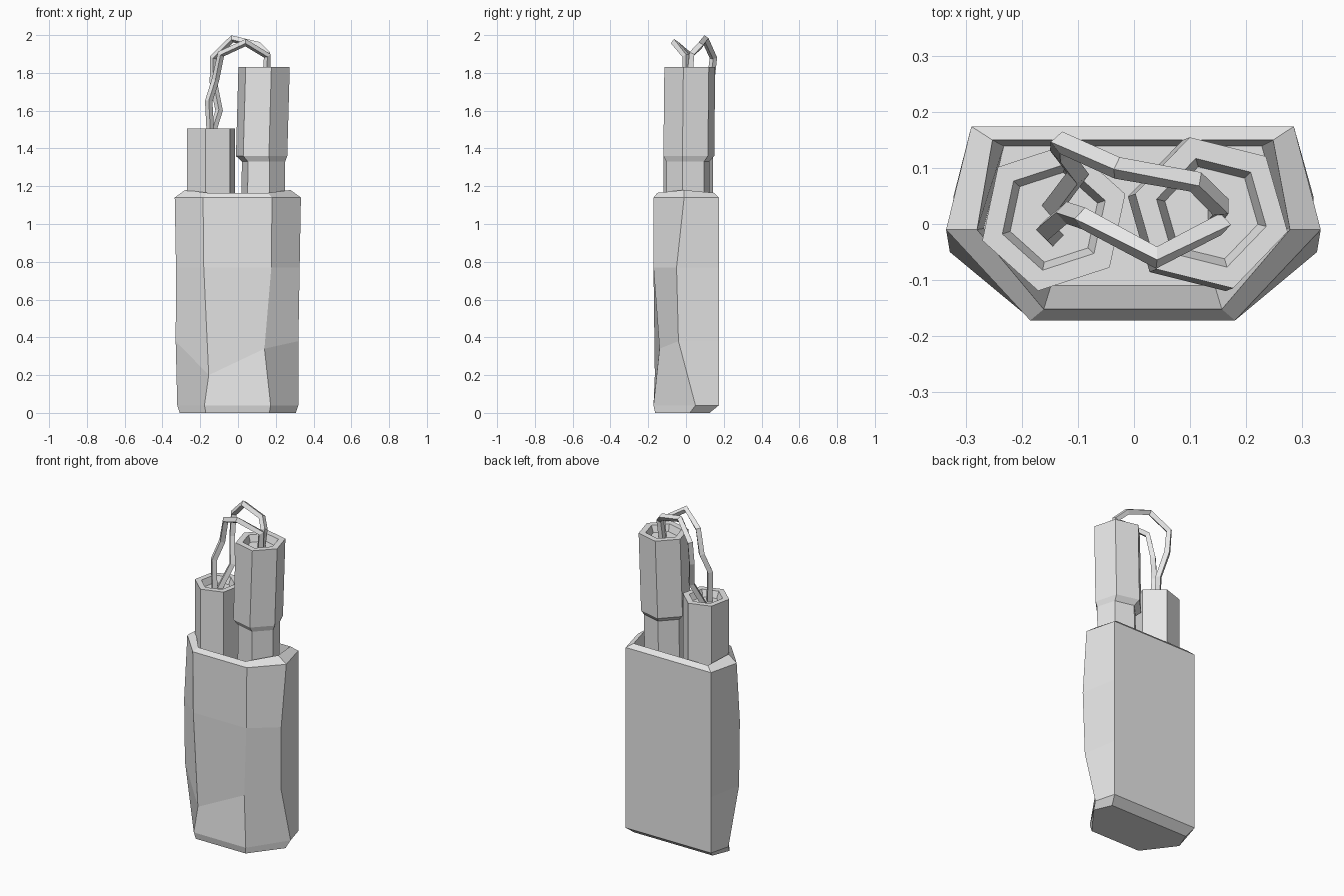
import bpy, bmesh
from math import radians, cos, sin
from mathutils import Vector

old = bpy.data.objects.get("Cube")
if old:
    bpy.data.objects.remove(old, do_unlink=True)

grey = bpy.data.materials.new("plain grey")
grey.use_nodes = True
GREY = (0.8, 0.8, 0.8, 1)
grey.diffuse_color = GREY
grey.node_tree.nodes["Principled BSDF"].inputs["Base Color"].default_value = GREY


def loft(name, rings):
    """Skin matching rings of points and cap both ends."""
    bm = bmesh.new()
    loops = [[bm.verts.new(p) for p in ring] for ring in rings]
    count = len(loops[0])
    for low, high in zip(loops, loops[1:]):
        for i in range(count):
            j = (i + 1) % count
            bm.faces.new((low[i], low[j], high[j], high[i]))
    bm.faces.new(loops[0])
    bm.faces.new(loops[-1])
    bmesh.ops.recalc_face_normals(bm, faces=bm.faces)
    mesh = bpy.data.meshes.new(name)
    bm.to_mesh(mesh)
    bm.free()
    mesh.materials.append(grey)
    obj = bpy.data.objects.new(name, mesh)
    bpy.context.collection.objects.link(obj)
    return obj


# Pouch: six-sided sleeve, side corners pulled forward and front dented
outline = [(-.335, -.01), (-.29, .174), (.285, .174),
           (.333, -.01), (.18, -.172), (-.185, -.172)]
SIDE_LEFT, BACK_A, BACK_B, SIDE_RIGHT, FRONT_RIGHT, FRONT_LEFT = range(6)


def pouch_ring(z, sx=1, sy=1, side_y=0.0):
    ring = [Vector((x * sx, y * sy, z)) for x, y in outline]
    for i in (SIDE_LEFT, SIDE_RIGHT):
        ring[i].y += side_y
    return ring


base = pouch_ring(0, .92, .95, .03)
for i in (BACK_A, BACK_B):
    base[i].y = .125
hem = pouch_ring(.04, .96, 1, .06)
for i in (BACK_A, BACK_B):
    hem[i].x = outline[i][0]
dent = pouch_ring(.38, .96, 1, -.03)
dent[SIDE_LEFT].x = -.33
dent[FRONT_RIGHT] = Vector((.14, -.14, .34))
dent[FRONT_LEFT] = Vector((-.155, -.165, .2))
middle = pouch_ring(.77, .98, 1, -.04)
for ring in (dent, middle):
    for i in (BACK_A, BACK_B):
        ring[i].x = outline[i][0]
shoulder = pouch_ring(1.14)
lip = pouch_ring(1.165, .87, .86)
for i in (SIDE_LEFT, SIDE_RIGHT):
    lip[i] = Vector((lip[i].x * .96, -.01, 1.18))
for i in (FRONT_LEFT, FRONT_RIGHT):
    lip[i].y = -.152
pocket = pouch_ring(.95, .8, .8)
for i in (FRONT_LEFT, FRONT_RIGHT):
    pocket[i].y = -.11
loft("pouch", [base, hem, dent, middle, shoulder, lip, pocket])


# Sticks: hexagonal rods with a recessed end
def hexagon(center, radius, turn, z):
    return [Vector((center[0] + radius * cos(radians(turn + 60 * k)),
                    center[1] + radius * sin(radians(turn + 60 * k)), z))
            for k in range(6)]


def stick(name, turn, sections):
    rings = [hexagon((x, y), r, turn, z) for x, y, r, z in sections]
    x, y, r, z = sections[-1]
    rings.append(hexagon((x, y), r * .72, turn, z))
    rings.append(hexagon((x, y), r * .61, turn, z - .04))
    loft(name, rings)


stick("short_stick", 18, [(-.143, .012, .134, .94), (-.143, .012, .134, 1.505)])
stick("tall_stick", 46, [(.13, .01, .118, .94), (.135, .01, .118, 1.33),
                         (.125, .015, .14, 1.36), (.138, .02, .14, 1.83)])


# Cords: two square-section ropes joining the stick ends
def cord(name, points):
    data = bpy.data.curves.new(name, "CURVE")
    data.dimensions = "3D"
    data.bevel_depth = .02
    data.bevel_resolution = 0
    data.use_fill_caps = True
    line = data.splines.new("POLY")
    line.points.add(len(points) - 1)
    for target, p in zip(line.points, points):
        target.co = (*p, 1)
    line.use_smooth = False
    data.materials.append(grey)
    obj = bpy.data.objects.new(name, data)
    bpy.context.collection.objects.link(obj)


cord("back_cord", [(.145, .02, 1.78), (.155, .03, 1.9), (.11, .075, 1.945),
                   (-.03, .1, 1.98), (-.13, .145, 1.88), (-.13, .13, 1.75),
                   (-.1, .09, 1.6), (-.145, .03, 1.46)])
cord("front_cord", [(.15, 0, 1.78), (.155, 0, 1.89), (.04, -.06, 1.96),
                    (-.09, .01, 1.9), (-.12, .02, 1.76), (-.155, -.01, 1.65),
                    (-.145, -.02, 1.46)])
